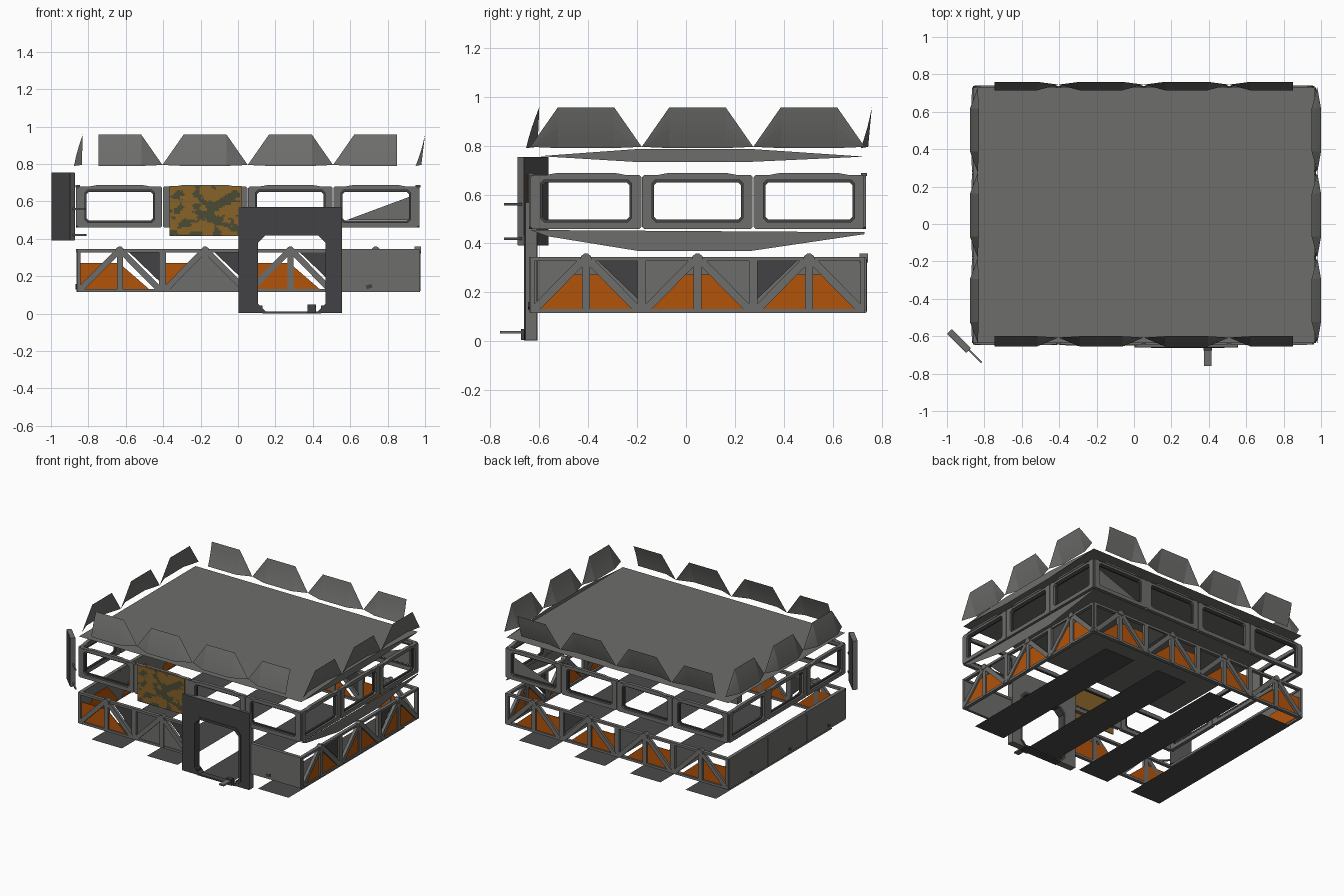
import bpy, bmesh, math
from mathutils import Vector, Matrix, noise

cube = bpy.data.objects.get("Cube")
if cube:
    bpy.data.objects.remove(cube, do_unlink=True)


def material(name, r, g, b):
    m = bpy.data.materials.new(name)
    m.diffuse_color = (r, g, b, 1)
    m.use_nodes = True
    m.node_tree.nodes["Principled BSDF"].inputs["Base Color"].default_value = (r, g, b, 1)
    return m


GREY = material("mid_grey", .155, .155, .15)
DARK = material("dark_grey", .055, .055, .058)
FLOOR = material("floor_grey", .07, .07, .07)
ORANGE = material("orange", .45, .087, .003)
GOLD = material("camo_gold", .25, .122, .022)
OLIVE = material("camo_olive", .07, .07, .035)

# Wall planes and module layout
X0, X1, Y0, Y1, PITCH = -.86, .965, -.637, .73, .456
HALF = PITCH / 2
SIDES = {
    "front": lambda u, d, z: (u, Y0 - d, z),
    "back": lambda u, d, z: (u, Y1 + d, z),
    "left": lambda u, d, z: (X1 + d, u, z),
    "right": lambda u, d, z: (X0 - d, u, z),
}


def centres(side):
    if side in ("front", "back"):
        return [X0 + PITCH * (i + .5) for i in range(4)]
    return [Y0 + PITCH * (i + .5) for i in range(3)]


def build(name, verts, faces, mat, solid=True):
    me = bpy.data.meshes.new(name)
    me.from_pydata(verts, [], faces)
    if solid:
        bm = bmesh.new()
        bm.from_mesh(me)
        bmesh.ops.recalc_face_normals(bm, faces=bm.faces)
        bm.to_mesh(me)
        bm.free()
    me.materials.append(mat)
    ob = bpy.data.objects.new(name, me)
    bpy.context.collection.objects.link(ob)
    return ob


def sheet(name, side, pts, d, mat):
    """Single flat face on a wall plane."""
    return build(name, [SIDES[side](u, d, z) for u, z in pts], [range(len(pts))], mat, False)


def plate(name, side, pts, d0, d1, mat):
    """Polygon on a wall plane, extruded from depth d0 to d1."""
    f, n = SIDES[side], len(pts)
    verts = [f(u, d, z) for d in (d0, d1) for u, z in pts]
    faces = [list(range(n)), list(range(n, 2 * n))]
    faces += [(i, (i + 1) % n, (i + 1) % n + n, i + n) for i in range(n)]
    return build(name, verts, faces, mat)


def rect(u0, u1, z0, z1):
    return [(u0, z0), (u1, z0), (u1, z1), (u0, z1)]


def bar(name, side, a, b, w, d0, d1, mat):
    a, b = Vector(a), Vector(b)
    n = Vector((a.y - b.y, b.x - a.x)).normalized() * w / 2
    return plate(name, side, [a - n, b - n, b + n, a + n], d0, d1, mat)


def chamfered(u0, u1, z0, z1, c):
    return [(u0 + c, z0), (u1 - c, z0), (u1, z0 + c), (u1, z1 - c),
            (u1 - c, z1), (u0 + c, z1), (u0, z1 - c), (u0, z0 + c)]


def frame(name, side, outer, inner, d0, d1, mat):
    """Closed frame with an opening."""
    f, n = SIDES[side], len(outer)
    verts = [f(u, d, z) for d in (d0, d1) for loop in (outer, inner) for u, z in loop]
    faces = []
    for i in range(n):
        j = (i + 1) % n
        for a, b in ((0, 1), (1, 3), (3, 2), (2, 0)):
            faces.append((a * n + i, a * n + j, b * n + j, b * n + i))
    return build(name, verts, faces, mat)


def box(name, size, loc, mat, turn=0):
    bm = bmesh.new()
    bmesh.ops.create_cube(bm, size=1, matrix=Matrix.Translation(loc)
                          @ Matrix.Rotation(turn, 4, 'Z') @ Matrix.Diagonal((*size, 1)))
    me = bpy.data.meshes.new(name)
    bm.to_mesh(me)
    bm.free()
    me.materials.append(mat)
    bpy.context.collection.objects.link(bpy.data.objects.new(name, me))


# Roof awnings: bowed centre panel with folded cheeks (depth at foot, top and cheek corner)
LEAN = {"front": (.017, -.037, -.03), "back": (-.015, .03, .015),
        "left": (-.015, .035, .015), "right": (.017, -.03, -.025)}


def awning(side, i, c):
    f = SIDES[side]
    low, high, fold = LEAN[side]
    long_side = side in ("front", "back")
    rows = 5
    verts, faces = [], []
    for k in range(rows):
        t = k / (rows - 1)
        d = low + (high - low) * t + .004 * math.sin(math.pi * t)
        for s in (-1, 1):
            verts.append(f(c + s * .115, d, .79 + .167 * t))
    for k in range(rows - 1):
        faces.append((2 * k, 2 * k + 1, 2 * k + 3, 2 * k + 2))
    for s in (0, 1):
        if long_side and (i, s) in ((0, 0), (3, 1)):
            continue
        corner = len(verts)
        verts.append(f(c + (2 * s - 1) * HALF, fold, .795))
        faces += [(corner, 2 * k + s, 2 * k + 2 + s) for k in range(rows - 1)]
    ob = build(side + "_awning", verts, faces, GREY)
    for p in ob.data.polygons:
        p.use_smooth = len(p.vertices) == 4


# Window modules of the upper ring
def window(side, c):
    edge = HALF - .002
    hole = chamfered(c - .186, c + .186, .488, .66, .014)
    frame(side + "_window_frame", side, chamfered(c - edge, c + edge, .46, .68, .008),
          hole, -.02, .006, GREY)
    frame(side + "_window_seal", side, chamfered(c - .187, c + .187, .487, .661, .012),
          chamfered(c - .178, c + .178, .498, .65, .012), -.022, -.008, DARK)
    plate(side + "_window_brow", side, [(c - .19, .675), (c + .19, .675), (c + .12, .688),
                                        (c - .12, .688)], -.015, .01, GREY)


# Truss modules of the lower ring
def truss(side, c):
    lo, hi = c - HALF, c + HALF
    for name, z in (("bottom_rail", .115), ("top_rail", .328)):
        plate(side + "_" + name, side, rect(lo, hi, z, z + .017), -.02, .005, GREY)
    for u, w in ((lo + .009, .018), (hi - .009, .018), (c, .032)):
        plate(side + "_post", side, rect(u - w / 2, u + w / 2, .117, .343), -.015, .008, GREY)
    for s in (-1, 1):
        bar(side + "_diagonal", side, (c + s * .21, .132), (c + s * .015, .328), .032,
            -.012, .01, GREY)
    plate(side + "_apex_cap", side, [(c - .028, .322), (c + .028, .322), (c + .02, .348),
                                     (c + .008, .358), (c - .008, .358), (c - .02, .348)],
          -.02, .014, GREY)


def infill(side, c, d):
    pts = [(c - .21, .13), (c + .21, .13), (c + .075, .272), (c - .075, .272)]
    plate(side + "_infill_panel", side, pts, d, d + .004, ORANGE)


def cut_infill(side, c):
    pts = [(c - .22, .12), (c + .17, .12), (c + .02, .25), (c, .272), (c - .22, .272)]
    plate(side + "_cut_infill_panel", side, pts, -.012, -.007, ORANGE)


def gusset(side, c, s):
    plate(side + "_corner_gusset", side, [(c + s * .215, .17), (c + s * .215, .328),
                                          (c + s * .05, .328)], -.012, -.006, DARK)


def solid_wall(side, lo, hi):
    plate(side + "_solid_panel", side, rect(lo, hi, .117, .335), -.015, .004, GREY)
    plate(side + "_solid_top_rail", side, rect(lo, hi, .328, .345), -.02, .006, GREY)


for side in SIDES:
    for i, c in enumerate(centres(side)):
        awning(side, i, c)
        window(side, c)
        if side == "right" or (side == "front" and i == 3):
            solid_wall(side, c - HALF + .001, c + HALF - .001)
            bar(side + "_brace_plate", side, (c - .05, .14), (c - .02, .15), .02, .004, .009, DARK)
            if side == "right":
                infill(side, c, -.021)
            continue
        if side == "front" and i == 2:
            continue  # the doorway takes this bay
        truss(side, c)
        if side == "left":
            infill(side, c, -.005)
        elif side == "front" and i == 1:
            infill(side, c, -.013)
            for s in (-1, 1):
                plate("front_grey_infill", side, [(c + s * .01, .13), (c + s * .21, .13),
                                                  (c + s * .01, .32)], -.006, 0, GREY)
        else:
            cut_infill(side, c)

for side, i, s in (("left", 0, 1), ("left", 2, -1), ("front", 0, 1), ("front", 1, 1),
                   ("back", 2, 1)):
    gusset(side, centres(side)[i], s)

# Roof sheet and floor strips
for name, mat, z, strips in (("roof_sheet", GREY, .757, [(X0, X1)]),
                             ("floor_strip", FLOOR, .02,
                              [(c - .125, c + .125) for c in centres("front")])):
    for a, b in strips:
        build(name, [(a, Y0, z), (b, Y0, z), (b, Y1, z), (a, Y1, z)], [(0, 1, 2, 3)], mat, False)

# Tapered filler panels on one long edge
sheet("upper_filler", "left", [(-.6, .757), (-.2, .733), (.25, .733), (Y1, .755),
                               (.27, .786), (-.2, .786)], 0, GREY)
sheet("lower_filler", "left", [(Y0, .455), (-.57, .43), (-.2, .37), (.27, .37),
                               (Y1, .438), (Y1, .446)], 0, GREY)
sheet("corner_glass_sheet", "back", [(.58, .5), (.93, .5), (.93, .63)], -.01, GREY)

# Doorway: grey frame with a dark facing
opening = chamfered(.103, .472, .012, .42, .04)
frame("door_frame", "front", chamfered(.003, .555, .003, .57, .002), opening, -.027, .018, GREY)
frame("door_facing", "front", chamfered(.003, .555, .003, .57, .002), opening, .018, .022, DARK)
frame("door_trim", "front", chamfered(.09, .485, .002, .435, .042),
      chamfered(.107, .468, .012, .418, .04), -.03, .026, DARK)
box("door_latch", (.04, .1, .01), (.395, -.71, .036), GREY)
box("door_latch_block", (.045, .03, .045), (.395, -.66, .027), DARK)
for x in (.115, .46):
    box("door_foot", (.03, .04, .04), (x, -.64, .025), DARK)

# Camouflage panel: fine plate with blotches chosen by noise
bm = bmesh.new()
bmesh.ops.create_grid(bm, x_segments=48, y_segments=34, size=.5,
                      matrix=Matrix.Translation((-.173, Y0 - .017, .55))
                      @ Matrix.Rotation(math.pi / 2, 4, 'X') @ Matrix.Diagonal((.385, .268, 1, 1)))
for f in bm.faces:
    p = f.calc_center_median()
    blot = noise.noise(Vector((p.x * 17, 3.3, p.z * 22)))
    blot += .4 * noise.noise(Vector((p.x * 45, 7.7, p.z * 60)))
    f.material_index = int(blot > .15)
camo = bpy.data.meshes.new("camo_panel")
bm.to_mesh(camo)
bm.free()
for m in (GOLD, OLIVE):
    camo.materials.append(m)
bpy.context.collection.objects.link(bpy.data.objects.new("camo_panel", camo))
plate("camo_panel_backing", "front", rect(-.365, .019, .417, .683), .012, .016, GOLD)

# Angled side box with dark broad faces and two pegs
TURN = -math.pi / 4
box("side_box", (.145, .03, .362), (-.935, -.625, .573), GREY, TURN)
box("side_box_facing", (.143, .036, .36), (-.935, -.625, .573), DARK, TURN)
for z in (.42, .56):
    box("side_box_peg", (.1, .01, .01), (-.85, -.705, z), GREY, TURN)
